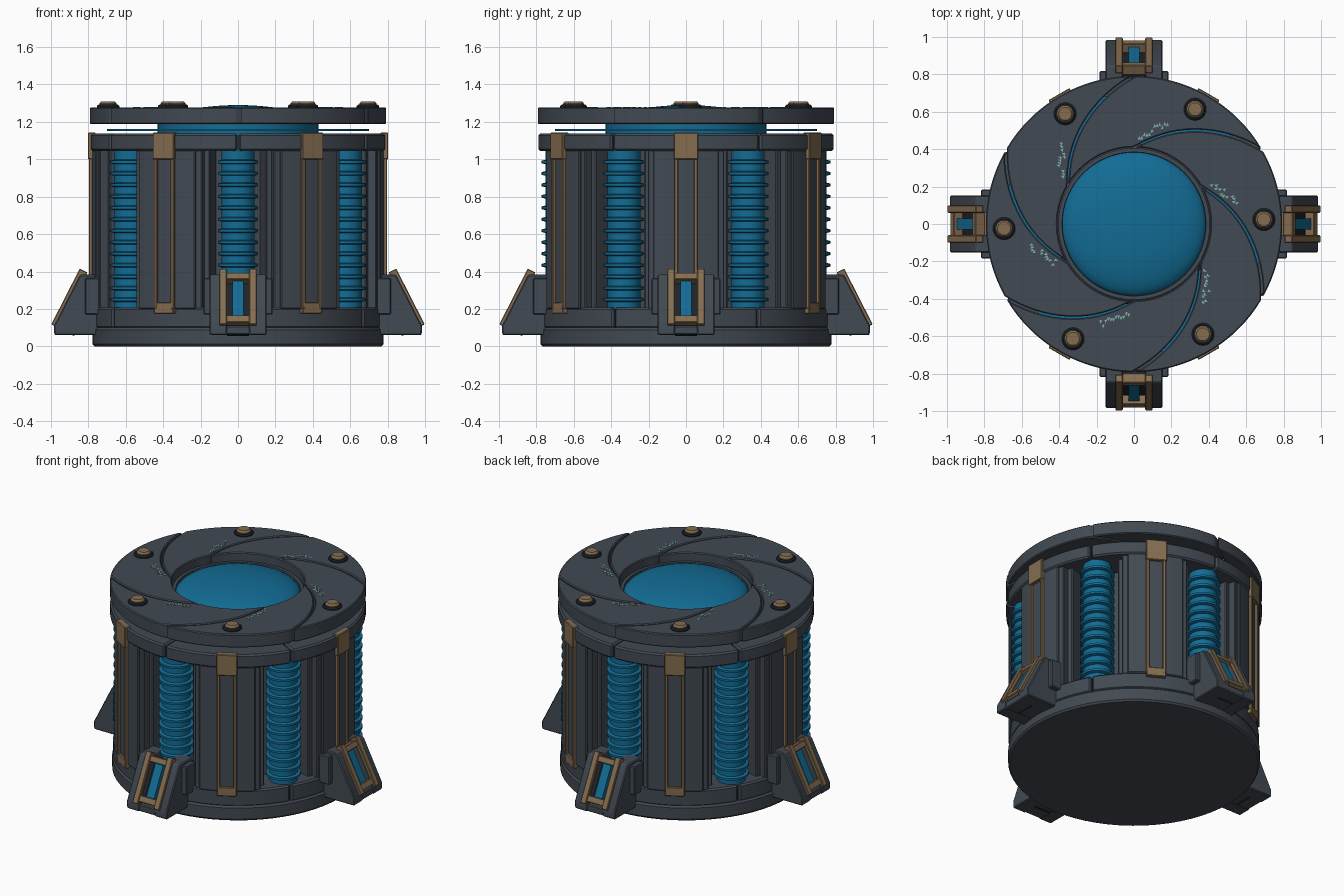
import bpy, bmesh, math, random
from mathutils import Matrix, Vector

if "Cube" in bpy.data.objects:
    bpy.data.objects.remove(bpy.data.objects["Cube"])

random.seed(4)
rad = math.radians


def material(name, col):
    m = bpy.data.materials.new(name)
    m.diffuse_color = (*col, 1)
    m.use_nodes = True
    m.node_tree.nodes["Principled BSDF"].inputs["Base Color"].default_value = m.diffuse_color
    return m


GREY = material("slate_grey", (0.054, 0.067, 0.084))
BLUE = material("energy_blue", (0.006, 0.15, 0.30))
BRASS = material("brass", (0.235, 0.152, 0.080))
DARK = material("near_black", (0.012, 0.017, 0.022))
PALE = material("pale_teal", (0.20, 0.42, 0.42))


def prism(bm, pts, h0, h1, ang=0, plane="z"):
    """Extrude a 2D outline along z (pts = x,y) or along y (pts = radius,z)."""
    def pos(p, h):
        return Vector((p[0], p[1], h)) if plane == "z" else Vector((p[0], h, p[1]))
    rot = Matrix.Rotation(rad(ang), 3, "Z")
    a = [bm.verts.new(rot @ pos(p, h0)) for p in pts]
    b = [bm.verts.new(rot @ pos(p, h1)) for p in pts]
    n = len(pts)
    bm.faces.new(a[::-1])
    bm.faces.new(b)
    for i in range(n):
        bm.faces.new((a[i], a[(i + 1) % n], b[(i + 1) % n], b[i]))


def box(bm, r0, r1, t0, t1, z0, z1, ang):
    prism(bm, [(r0, t0), (r1, t0), (r1, t1), (r0, t1)], z0, z1, ang)


def polar(r, a):
    return (r * math.cos(rad(a)), r * math.sin(rad(a)))


def sector(bm, r0, r1, half, z0, z1, ang, n=14):
    angs = [-half + 2 * half * i / n for i in range(n + 1)]
    prism(bm, [polar(r1, a) for a in angs] + [polar(r0, a) for a in angs[::-1]], z0, z1, ang)


def lathe(bm, prof, n=64, off=(0, 0)):
    """Revolve (r,z) points; a radius of 0 becomes a pole."""
    rings = []
    for r, z in prof:
        k = 1 if r == 0 else n
        rings.append([bm.verts.new((off[0] + r * math.cos(2 * math.pi * i / n),
                                    off[1] + r * math.sin(2 * math.pi * i / n), z)) for i in range(k)])
    for a, b in zip(rings, rings[1:]):
        for i in range(n):
            j = (i + 1) % n
            vs = [a[i % len(a)], a[j % len(a)], b[j % len(b)], b[i % len(b)]]
            vs = list(dict.fromkeys(vs))
            if len(vs) > 2:
                bm.faces.new(vs)


def finish(bm, name, mat, bevel=0.0):
    bmesh.ops.recalc_face_normals(bm, faces=bm.faces)
    if bevel:
        es = [e for e in bm.edges if len(e.link_faces) == 2 and e.calc_face_angle(0) > rad(32)]
        bmesh.ops.bevel(bm, geom=es, offset=bevel, segments=1, affect="EDGES", clamp_overlap=True)
    for f in bm.faces:
        f.smooth = True
    for e in bm.edges:
        e.smooth = e.calc_face_angle(0) < rad(30)
    me = bpy.data.meshes.new(name)
    bm.to_mesh(me)
    bm.free()
    me.materials.append(mat)
    ob = bpy.data.objects.new(name, me)
    bpy.context.collection.objects.link(ob)


SIX = [60 * k for k in range(6)]
FOUR = [90 * k for k in range(4)]

# base disc and inner core
bm = bmesh.new()
lathe(bm, [(0, 0), (0.768, 0), (0.778, 0.012), (0.778, 0.088), (0.768, 0.1), (0, 0.1)])
finish(bm, "base_disc", GREY)
bm = bmesh.new()
lathe(bm, [(0, 0.09), (0.56, 0.09), (0.56, 1.12), (0, 1.12)])
finish(bm, "inner_core", GREY)

# segmented lower and upper rings
bm = bmesh.new()
for a in SIX:
    sector(bm, 0.5, 0.772, 29.7, 0.095, 0.208, a, 18)
finish(bm, "lower_ring", GREY, 0.01)
bm = bmesh.new()
for a in SIX:
    sector(bm, 0.42, 0.79, 29.7, 1.045, 1.137, a, 18)
finish(bm, "upper_ring", GREY, 0.01)

# wall panels between alcoves, stepped towards each alcove
bm = bmesh.new()
for a in SIX:
    sector(bm, 0.54, 0.72, 18, 0.2, 1.05, a)
    sector(bm, 0.6, 0.768, 15.5, 0.2, 1.05, a)
    sector(bm, 0.65, 0.782, 13, 0.2, 1.05, a)
finish(bm, "wall_panels", GREY, 0.006)

# finned coils in the alcoves
bm = bmesh.new()
for a in SIX:
    prof = [(0, 0.2), (0.088, 0.2)]
    for i in range(13):
        z = 0.25 + i * 0.0613
        prof += [(0.088, z - 0.012), (0.108, z - 0.007), (0.108, z + 0.007), (0.088, z + 0.012)]
    prof += [(0.088, 1.05), (0, 1.05)]
    lathe(bm, prof, 32, polar(0.664, a + 30))
finish(bm, "coils", BLUE)

# brass straps over the wall panels
bm = bmesh.new()
for a in SIX:
    box(bm, 0.76, 0.802, -0.065, 0.065, 1.0, 1.142, a)
    box(bm, 0.75, 0.796, -0.06, 0.06, 0.175, 0.235, a)
    for s in (-1, 1):
        t = sorted((s * 0.042, s * 0.062))
        box(bm, 0.76, 0.797, t[0], t[1], 0.2, 1.01, a)
finish(bm, "brass_straps", BRASS, 0.004)

# feet: cheeks, side flanges, recess, glowing bar and brass frame
wedge = [(0.7, 0.06), (0.982, 0.06), (0.984, 0.11), (0.845, 0.383), (0.7, 0.383)]
P0, D, N = Vector((0.984, 0.11)), Vector((-0.454, 0.891)), Vector((0.891, 0.454))


def slope(s0, s1, n0, n1):
    return [P0 + D * s + N * n for s, n in ((s0, n0), (s1, n0), (s1, n1), (s0, n1))]


cheeks, recess, bars, frames = (bmesh.new() for _ in range(4))
for a in FOUR:
    for s in (-1, 1):
        t = sorted((s * 0.058, s * 0.152))
        prism(cheeks, wedge, t[0], t[1], a, "y")
        t = sorted((s * 0.14, s * 0.185))
        box(cheeks, 0.72, 0.818, t[0], t[1], 0.17, 0.365, a)
        t = sorted((s * 0.06, s * 0.1))
        prism(frames, slope(0.0, 0.335, -0.03, 0.016), t[0], t[1], a, "y")
    prism(cheeks, [(0.7, 0.062), (0.978, 0.062), (0.978, 0.11), (0.7, 0.11)], -0.07, 0.07, a, "y")
    prism(recess, slope(0.0, 0.30, -0.12, -0.05), -0.06, 0.06, a, "y")
    prism(bars, slope(0.03, 0.29, -0.06, -0.012), -0.029, 0.029, a, "y")
    prism(frames, slope(0.018, 0.06, -0.05, 0.008), -0.07, 0.07, a, "y")
    prism(frames, slope(0.275, 0.315, -0.05, 0.008), -0.07, 0.07, a, "y")
finish(cheeks, "feet", GREY, 0.006)
finish(recess, "foot_recesses", DARK)
finish(bars, "foot_light_bars", BLUE)
finish(frames, "foot_brass_frames", BRASS, 0.004)

# glowing plate and hub under the lid
bm = bmesh.new()
lathe(bm, [(0, 1.15), (0.70, 1.15), (0.70, 1.162), (0, 1.162)])
lathe(bm, [(0, 1.12), (0.43, 1.12), (0.43, 1.185), (0, 1.185)])
finish(bm, "glow_plate", BLUE)

# dome and its seating ring
bm = bmesh.new()
lathe(bm, [(0.388 * math.cos(rad(9 * i)) if i < 10 else 0, 1.19 + 0.1 * math.sin(rad(9 * i)))
           for i in range(11)])
finish(bm, "dome", BLUE)
bm = bmesh.new()
lathe(bm, [(0.43, 1.18), (0.43, 1.2), (0.405, 1.222), (0.385, 1.222), (0.38, 1.18), (0.43, 1.18)])
finish(bm, "dome_ring", GREY)

# six swirling lid blades
def swirl(shift):
    return [polar(0.41 + 0.382 * (i / 16) ** 1.2, 90 - 60 * i / 16 + shift) for i in range(17)]


bm = bmesh.new()
for a in SIX:
    pts = swirl(0.8)[::-1]
    pts += [polar(0.41, 90.8 + 58.4 * i / 12) for i in range(1, 12)]
    pts += swirl(59.2)
    pts += [polar(0.792, 89.2 - 58.4 * i / 16) for i in range(1, 16)]
    prism(bm, pts, 1.188, 1.278, a)
finish(bm, "lid_blades", GREY, 0.006)

# bolts with dark washers
washers, bolts = bmesh.new(), bmesh.new()
for a in SIX:
    c = polar(0.695, a + 2)
    lathe(washers, [(0, 1.27), (0.06, 1.27), (0.06, 1.285), (0.052, 1.292), (0, 1.292)], 24, c)
    lathe(bolts, [(0, 1.28), (0.046, 1.28), (0.046, 1.298), (0.036, 1.31), (0, 1.31)], 10, c)
finish(washers, "bolt_washers", DARK)
finish(bolts, "bolts", BRASS)

# tiny pale flecks on the blades
bm = bmesh.new()
for a in SIX:
    for i in range(12):
        u = i / 11
        x, y = 0.02 + 0.15 * u, 0.46 + 0.07 * u + random.uniform(-0.02, 0.02)
        prism(bm, [(x, y), (x + 0.016, y + 0.004), (x + 0.008, y + 0.022)], 1.276, 1.280, a)
finish(bm, "lid_flecks", PALE)
